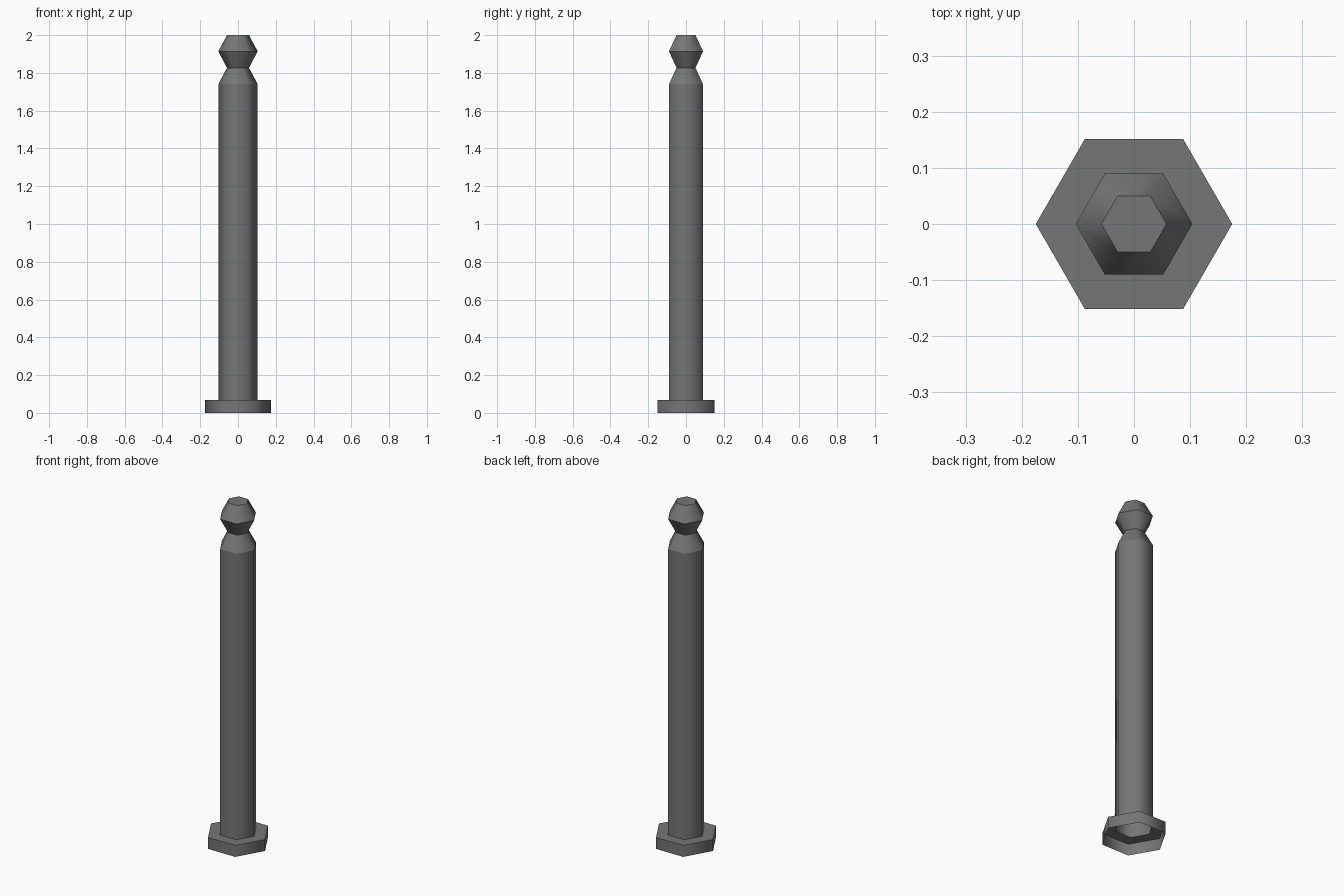
import bpy, bmesh
from math import cos, sin, tau

if "Cube" in bpy.data.objects:
    bpy.data.objects.remove(bpy.data.objects["Cube"])

SIDES = 6

# Dark grey metal
dark = bpy.data.materials.new("dark_metal")
dark.diffuse_color = (0.18, 0.18, 0.18, 1)
dark.use_nodes = True
dark.node_tree.nodes["Principled BSDF"].inputs["Base Color"].default_value = dark.diffuse_color


def hex_lathe(name, profile, cap_top=False):
    """Sweep (radius, z) points around z as an open six-sided shell."""
    bm = bmesh.new()
    rings = [[bm.verts.new((r * cos(tau * i / SIDES), r * sin(tau * i / SIDES), z))
              for i in range(SIDES)] for r, z in profile]
    for low, high in zip(rings, rings[1:]):
        for i in range(SIDES):
            j = (i + 1) % SIDES
            bm.faces.new((low[i], low[j], high[j], high[i])).smooth = True
    if cap_top:
        bm.faces.new(rings[-1])
    # Crisp creases along each ring, soft shading around the sides
    for ring in rings:
        for i in range(SIDES):
            bm.edges.get((ring[i], ring[(i + 1) % SIDES])).smooth = False
    mesh = bpy.data.meshes.new(name)
    bm.to_mesh(mesh)
    bm.free()
    mesh.materials.append(dark)
    obj = bpy.data.objects.new(name, mesh)
    bpy.context.collection.objects.link(obj)
    return obj


# Hexagonal base flange, open underneath
hex_lathe("base_flange", [(0.175, 0), (0.175, 0.067), (0.104, 0.067)])

# Hollow shaft with a pinched neck and bevelled tip
hex_lathe("shaft", [(0.104, 0.067), (0.104, 1.74), (0.058, 1.827),
                    (0.104, 1.914), (0.058, 2.0)], cap_top=True)
